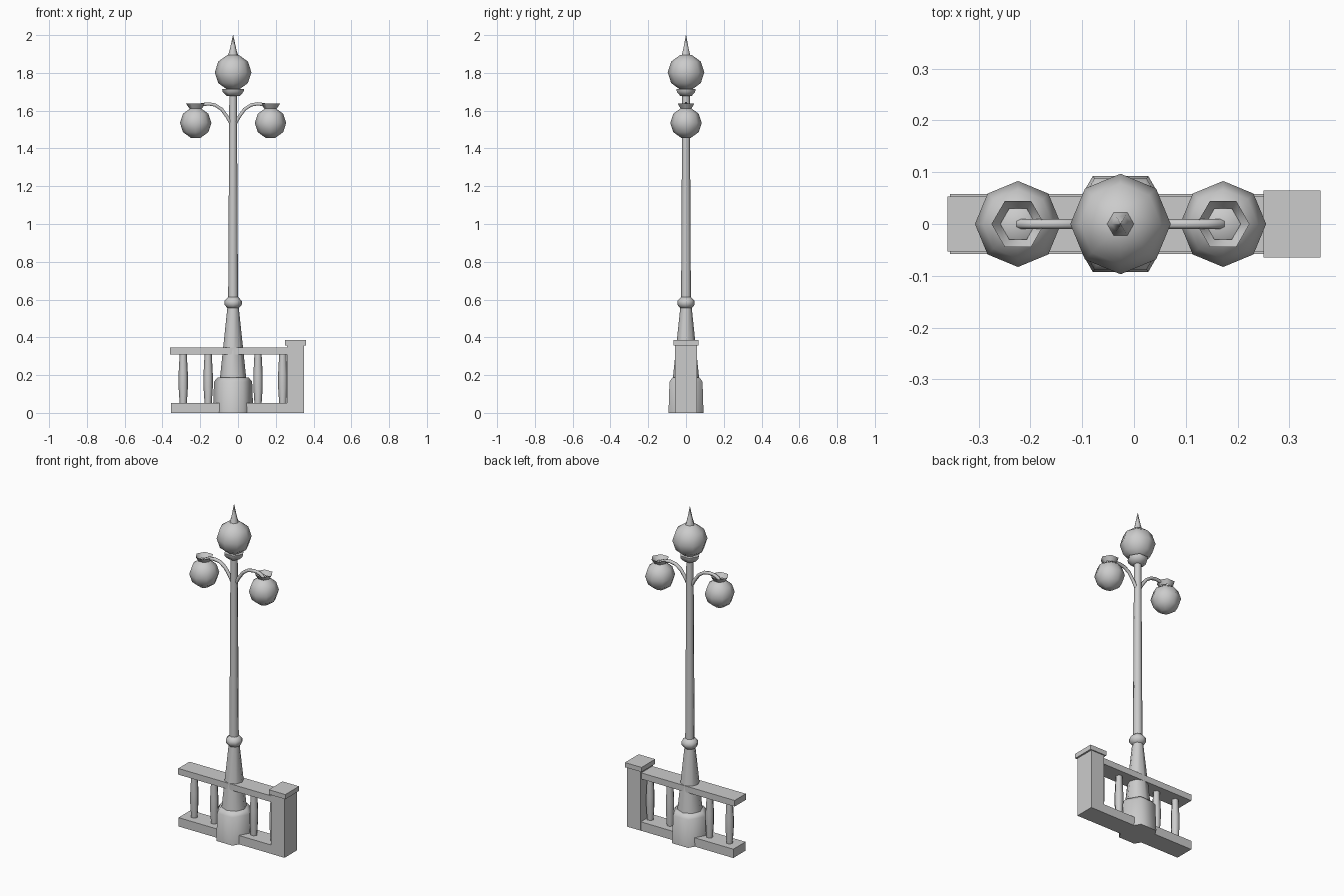
import bpy, bmesh, math

if "Cube" in bpy.data.objects:
    bpy.data.objects.remove(bpy.data.objects["Cube"])

stone = bpy.data.materials.new("light grey")
stone.diffuse_color = (0.6, 0.6, 0.6, 1)
stone.use_nodes = True
stone.node_tree.nodes["Principled BSDF"].inputs["Base Color"].default_value = stone.diffuse_color
PX = -0.026  # lamp post axis


def finish(obj, angle=None):
    obj.data.materials.clear()
    obj.data.materials.append(stone)
    if angle:
        bpy.ops.object.select_all(action='DESELECT')
        obj.select_set(True)
        bpy.context.view_layer.objects.active = obj
        bpy.ops.object.shade_smooth_by_angle(angle=math.radians(angle))


def mesh_object(name, bm, angle=None):
    bmesh.ops.recalc_face_normals(bm, faces=bm.faces)
    me = bpy.data.meshes.new(name)
    bm.to_mesh(me)
    bm.free()
    obj = bpy.data.objects.new(name, me)
    bpy.context.collection.objects.link(obj)
    finish(obj, angle)
    return obj


def box(name, x0, x1, hy, z0, z1):
    bm = bmesh.new()
    bmesh.ops.create_cube(bm, size=1)
    for v in bm.verts:
        v.co = ((x0 + x1) / 2 + v.co.x * (x1 - x0), v.co.y * 2 * hy,
                (z0 + z1) / 2 + v.co.z * (z1 - z0))
    return mesh_object(name, bm)


def lathe(name, x, profile, sides, angle=65, bottom=True, top=True):
    """Rings of (radius, z) joined around a vertical axis."""
    bm = bmesh.new()
    rings = []
    for r, z in profile:
        rings.append([bm.verts.new((x + r * math.cos(2 * math.pi * i / sides),
                                    r * math.sin(2 * math.pi * i / sides), z))
                      for i in range(sides)])
    for a, b in zip(rings, rings[1:]):
        for i in range(sides):
            j = (i + 1) % sides
            bm.faces.new((a[i], a[j], b[j], b[i]))
    if bottom:
        bm.faces.new(rings[0][::-1])
    if top:
        bm.faces.new(rings[-1])
    return mesh_object(name, bm, angle)


def globe(name, x, z, r):
    angles = [math.radians(a) for a in (-72, -36, 0, 36, 72)]
    lathe(name, x, [(r * math.cos(a), z + r * math.sin(a)) for a in angles], 8)


# Balustrade
box("bottom_rail", -0.355, 0.30, 0.058, 0, 0.053)
box("top_rail", -0.36, 0.27, 0.053, 0.308, 0.345)
box("end_post", 0.26, 0.35, 0.0585, 0, 0.357)
box("end_post_cap", 0.25, 0.36, 0.065, 0.357, 0.385)
for i, x in enumerate((-0.29, -0.158, 0.106, 0.237)):
    lathe(f"baluster_{i + 1}", x,
          [(0.019, 0.05), (0.025, 0.14), (0.025, 0.20), (0.019, 0.31)], 6)

# Lamp post
lathe("post_base", PX, [(0.107, 0), (0.101, 0.165), (0.082, 0.188)], 6)
lathe("post_foot", PX, [(0.07, 0.18), (0.03, 0.56)], 8)
lathe("post_ring", PX, [(0.029, 0.553), (0.046, 0.573), (0.046, 0.593),
                        (0.027, 0.613)], 8)
lathe("pole", PX, [(0.026, 0.60), (0.02, 1.69)], 8)

# Main lamp
lathe("main_lamp_cup", PX, [(0.035, 1.678), (0.056, 1.70), (0.058, 1.716)], 6)
globe("main_globe", PX, 1.803, 0.097)
lathe("spike", PX, [(0.032, 1.875), (0.017, 1.925), (0.001, 2.0)], 6)

# Side lamps on curved arms
for side, s in (("left", -1), ("right", 1)):
    lx = PX + s * 0.198
    globe(f"{side}_globe", lx, 1.535, 0.083)
    lathe(f"{side}_lamp_cup", lx, [(0.034, 1.612), (0.051, 1.638)], 6,
          bottom=False, top=False)
    path = [(0.005, 1.52), (0.03, 1.565), (0.06, 1.607), (0.095, 1.63),
            (0.13, 1.636), (0.165, 1.632), (0.187, 1.622), (0.198, 1.602)]
    cu = bpy.data.curves.new(f"{side}_arm", 'CURVE')
    cu.dimensions = '3D'
    cu.bevel_depth = 0.01
    cu.bevel_resolution = 1
    sp = cu.splines.new('POLY')
    sp.points.add(len(path) - 1)
    for p, (x, z) in zip(sp.points, path):
        p.co = (PX + s * x, 0, z, 1)
    arm = bpy.data.objects.new(f"{side}_arm", cu)
    bpy.context.collection.objects.link(arm)
    bpy.ops.object.select_all(action='DESELECT')
    arm.select_set(True)
    bpy.context.view_layer.objects.active = arm
    bpy.ops.object.convert(target='MESH')
    finish(bpy.context.view_layer.objects.active, 65)
